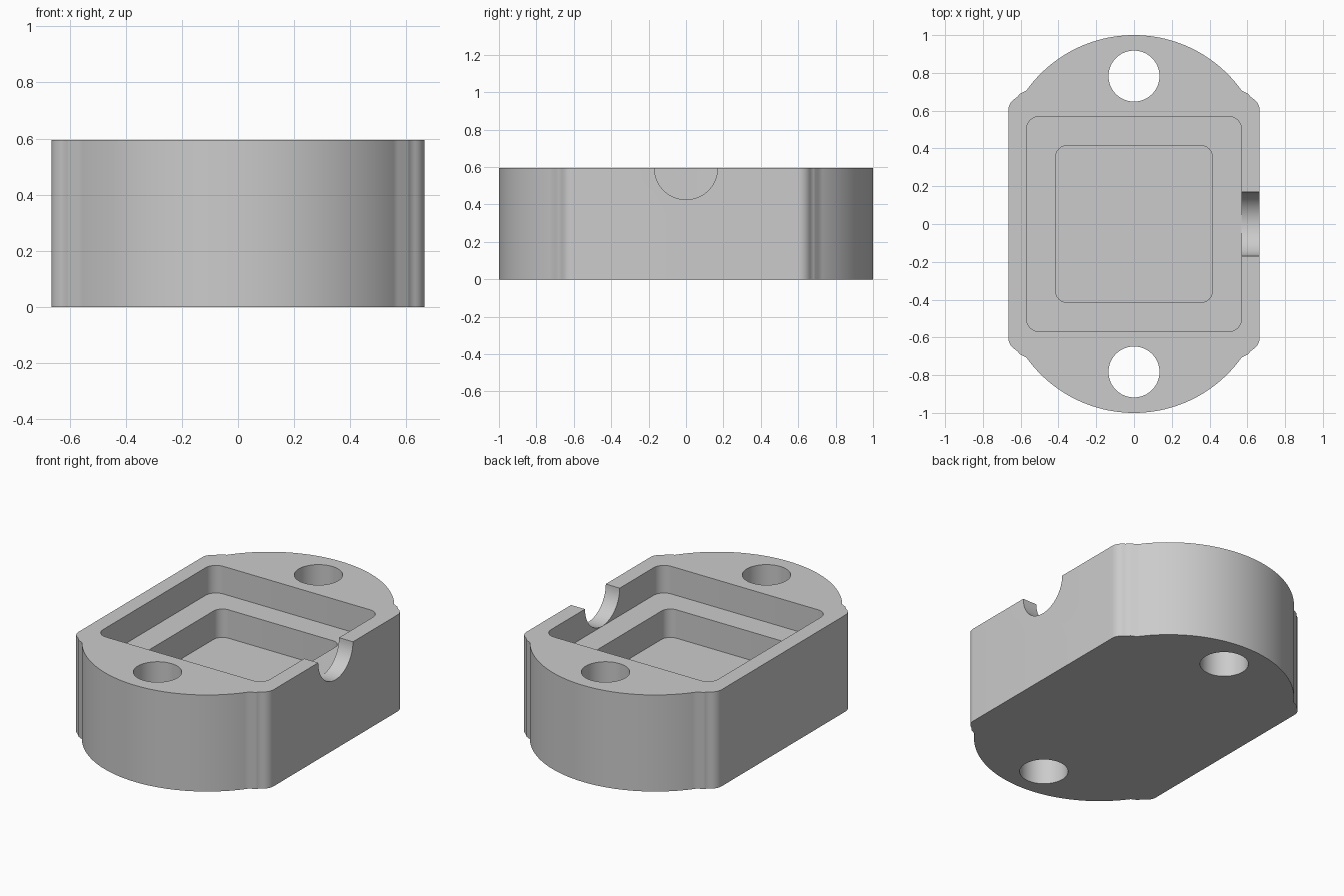
import bpy, bmesh
from math import sin, cos, pi, asin, radians
from mathutils import Matrix

if "Cube" in bpy.data.objects:
    bpy.data.objects.remove(bpy.data.objects["Cube"])

HEIGHT = 0.595
LEDGE = 0.425
FLOOR = 0.25

grey = bpy.data.materials.new("plain grey")
grey.use_nodes = True
colour = (0.6, 0.6, 0.6, 1)
grey.diffuse_color = colour
grey.node_tree.nodes["Principled BSDF"].inputs["Base Color"].default_value = colour


def prism(name, outline, z0, z1):
    """Extrude a closed xy outline (anticlockwise) from z0 to z1."""
    bm = bmesh.new()
    base = bm.faces.new([bm.verts.new((x, y, z0)) for x, y in outline])
    top = bmesh.ops.extrude_face_region(bm, geom=[base])["geom"]
    verts = [v for v in top if isinstance(v, bmesh.types.BMVert)]
    bmesh.ops.translate(bm, verts=verts, vec=(0, 0, z1 - z0))
    bmesh.ops.recalc_face_normals(bm, faces=bm.faces)
    mesh = bpy.data.meshes.new(name)
    bm.to_mesh(mesh)
    bm.free()
    mesh.materials.append(grey)
    obj = bpy.data.objects.new(name, mesh)
    bpy.context.collection.objects.link(obj)
    return obj


def arc(cx, cy, r, a0, a1, n):
    return [(cx + r * cos(a0 + (a1 - a0) * i / n),
             cy + r * sin(a0 + (a1 - a0) * i / n)) for i in range(n + 1)]


def rounded_square(half, r):
    c = half - r
    pts = []
    for k, (sx, sy) in enumerate([(1, 1), (-1, 1), (-1, -1), (1, -1)]):
        pts += arc(sx * c, sy * c, r, k * pi / 2, (k + 1) * pi / 2, 8)
    return pts


def circle(cx, cy, r):
    return arc(cx, cy, r, 0, 2 * pi, 64)[:-1]


def cut(target, cutter):
    mod = target.modifiers.new("cut", 'BOOLEAN')
    mod.operation = 'DIFFERENCE'
    mod.solver = 'EXACT'
    mod.object = cutter
    bpy.context.view_layer.objects.active = target
    bpy.ops.object.modifier_apply(modifier=mod.name)
    bpy.data.objects.remove(cutter)


# Body outline: a quarter with small rounded shoulder and large end arc
shoulder = arc(0.595, 0.603, 0.07, 0, radians(58), 8)
hollow = arc(0.678, 0.735, 0.086, radians(238), radians(212), 6)
end = arc(0, 0.3, 0.7, radians(35.5), pi / 2, 24)
quarter = shoulder + hollow + end
left_back = [(-x, y) for x, y in reversed(quarter[:-1])]
half = quarter + left_back
body = prism("housing_body", half + [(-x, -y) for x, y in half], 0, HEIGHT)

# Stepped pocket
cut(body, prism("upper_pocket", rounded_square(0.57, 0.07), LEDGE, 0.8))
cut(body, prism("lower_pocket", rounded_square(0.415, 0.06), FLOOR, 0.8))

# Mounting holes at both ends
for y in (-0.783, 0.783):
    cut(body, prism("mounting_hole", circle(0, y, 0.135), -0.2, 0.8))

# Half-round cable notch through the left wall
notch = prism("cable_notch", circle(0, 0, 0.169), 0.5, 0.8)
notch.data.transform(Matrix.Translation((0, 0, HEIGHT)) @ Matrix.Rotation(pi / 2, 4, 'Y'))
cut(body, notch)

# Smooth curved walls, crisp edges
bpy.ops.object.select_all(action='DESELECT')
body.select_set(True)
bpy.context.view_layer.objects.active = body
bpy.ops.object.shade_smooth_by_angle(angle=radians(30))
